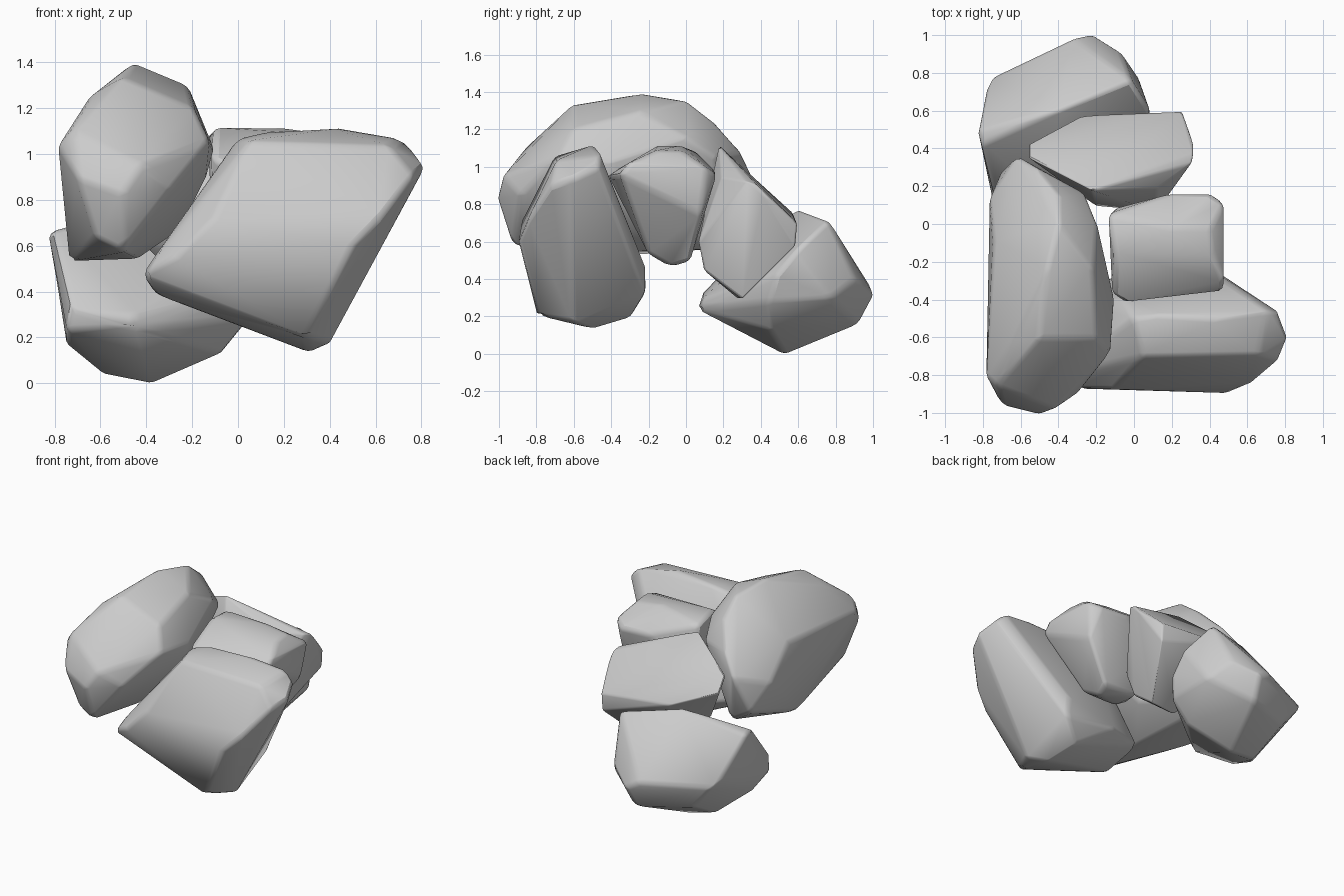
import bpy, bmesh, math
from mathutils import Vector


def stone(name, points, grow=1.015):
    """Convex, softly worn stone wrapped around a few corner points."""
    pts = [Vector(p) for p in points]
    mid = sum(pts, Vector()) / len(pts)
    bm = bmesh.new()
    for p in pts:
        bm.verts.new(mid + (p - mid) * grow)  # makes up for the worn edges
    hull = bmesh.ops.convex_hull(bm, input=bm.verts[:])
    junk = {g for g in hull["geom_interior"] + hull["geom_unused"]
            if isinstance(g, bmesh.types.BMVert)}
    bmesh.ops.delete(bm, geom=list(junk), context='VERTS')
    bmesh.ops.dissolve_limit(bm, angle_limit=math.radians(4),
                             verts=bm.verts[:], edges=bm.edges[:])
    bmesh.ops.recalc_face_normals(bm, faces=bm.faces[:])
    mesh = bpy.data.meshes.new(name)
    bm.to_mesh(mesh)
    bm.free()
    obj = bpy.data.objects.new(name, mesh)
    bpy.context.collection.objects.link(obj)
    bevel = obj.modifiers.new("worn_edges", 'BEVEL')
    bevel.width = 0.025
    bevel.segments = 2
    bevel.limit_method = 'ANGLE'
    bevel.angle_limit = math.radians(20)
    bpy.ops.object.select_all(action='DESELECT')
    obj.select_set(True)
    bpy.context.view_layer.objects.active = obj
    bpy.ops.object.shade_smooth_by_angle(angle=math.radians(60))
    return obj


# Long stone arching along the left side
stone("long_left_stone", [
    (-.78, -.8, 1.03), (-.5, -1, .83), (-.42, -.97, .95), (-.7, -.95, .9),
    (-.72, -.85, 1.1), (-.5, -.92, .58), (-.29, -.88, .85), (-.62, -.9, .64),
    (-.13, -.68, 1.05), (-.5, -.6, 1.33), (-.64, -.62, 1.25), (-.2, -.6, 1.2),
    (-.46, -.24, 1.39), (-.22, -.25, 1.29), (-.11, -.4, 1.02), (-.14, -.4, .9),
    (-.44, -.5, .55), (-.4, 0, 1.35), (-.2, 0, 1.15), (-.26, .15, 1.05),
    (-.4, .14, 1.24), (-.52, .29, 1.07), (-.62, .35, .95), (-.76, .13, .87),
    (-.74, -.1, 1.07), (-.7, .27, .7), (-.5, .2, .57), (-.73, -.2, .54),
    (-.25, -.25, .68)])

# Large block at the front right
stone("front_stone", [
    (0, -.5, 1.06), (.13, -.48, 1.09), (.42, -.5, 1.11), (.7, -.46, 1.06),
    (.81, -.6, .94), (.76, -.47, 1), (.05, -.7, 1.05), (.65, -.69, 1.03),
    (.76, -.72, .9), (-.1, -.87, .72), (.5, -.89, .6), (.62, -.84, .72),
    (-.27, -.87, .55), (-.41, -.8, .48), (-.35, -.7, .39), (.31, -.5, .14),
    (.4, -.6, .18), (.3, -.79, .21), (0, -.6, .27), (.25, -.3, .2),
    (.38, -.22, .33), (.36, -.22, .46), (.48, -.36, .75), (-.35, -.4, .45),
    (-.05, -.25, .4), (-.05, -.4, .9), (.56, -.44, .56)])

# Wedge-shaped stone in the middle of the arch
stone("keystone", [
    (-.11, -.37, .98), (-.05, -.41, .95), (-.1, -.15, 1.11), (-.13, .05, 1.08),
    (-.1, .08, .8), (0, 0, .52), (0, -.2, .54), (-.1, -.2, .6),
    (.47, -.35, .96), (.47, -.3, 1.02), (.42, -.17, 1.08), (.4, -.02, 1.08),
    (.47, .11, .99), (.4, .16, .96), (.2, .16, .97), (.44, .08, .75),
    (.26, .02, .5), (.23, -.08, .47), (.26, -.2, .54), (.2, -.02, 1.11)])

# Tilted stone behind the keystone
stone("tilted_stone", [
    (-.22, .18, 1.11), (.12, .19, .94), (.05, .27, 1.0), (.3, .32, .92),
    (-.27, .57, .75), (.25, .59, .7), (.25, .58, .58), (.1, .3, .3),
    (-.1, .28, .3), (.08, .1, .45), (.12, .07, .6), (-.2, .1, .6),
    (-.55, .35, .95), (-.55, .42, .85), (-.4, .3, .6), (.31, .38, .9),
    (.31, .42, .84)])

# Low stone at the back, its top ridge running diagonally
stone("back_stone", [
    (-.82, .5, .65), (-.8, .42, .66), (-.78, .7, .42), (-.74, .78, .36),
    (-.4, .6, .77), (-.02, .76, .71), (.08, .6, .56), (.08, .48, .42),
    (.04, .44, .28), (-.44, .88, .42), (-.32, .98, .36), (-.23, 1, .31),
    (-.25, .92, .16), (-.07, .9, .4), (.02, .77, .3), (-.6, .77, .19),
    (-.38, .53, 0), (-.58, .5, .04), (-.08, .45, .13), (0, .55, .24),
    (-.74, .12, .23), (-.45, .07, .24), (-.45, .1, .3), (-.72, .1, .33),
    (-.74, .3, .17), (-.3, .29, .18), (-.76, .3, .5)])
